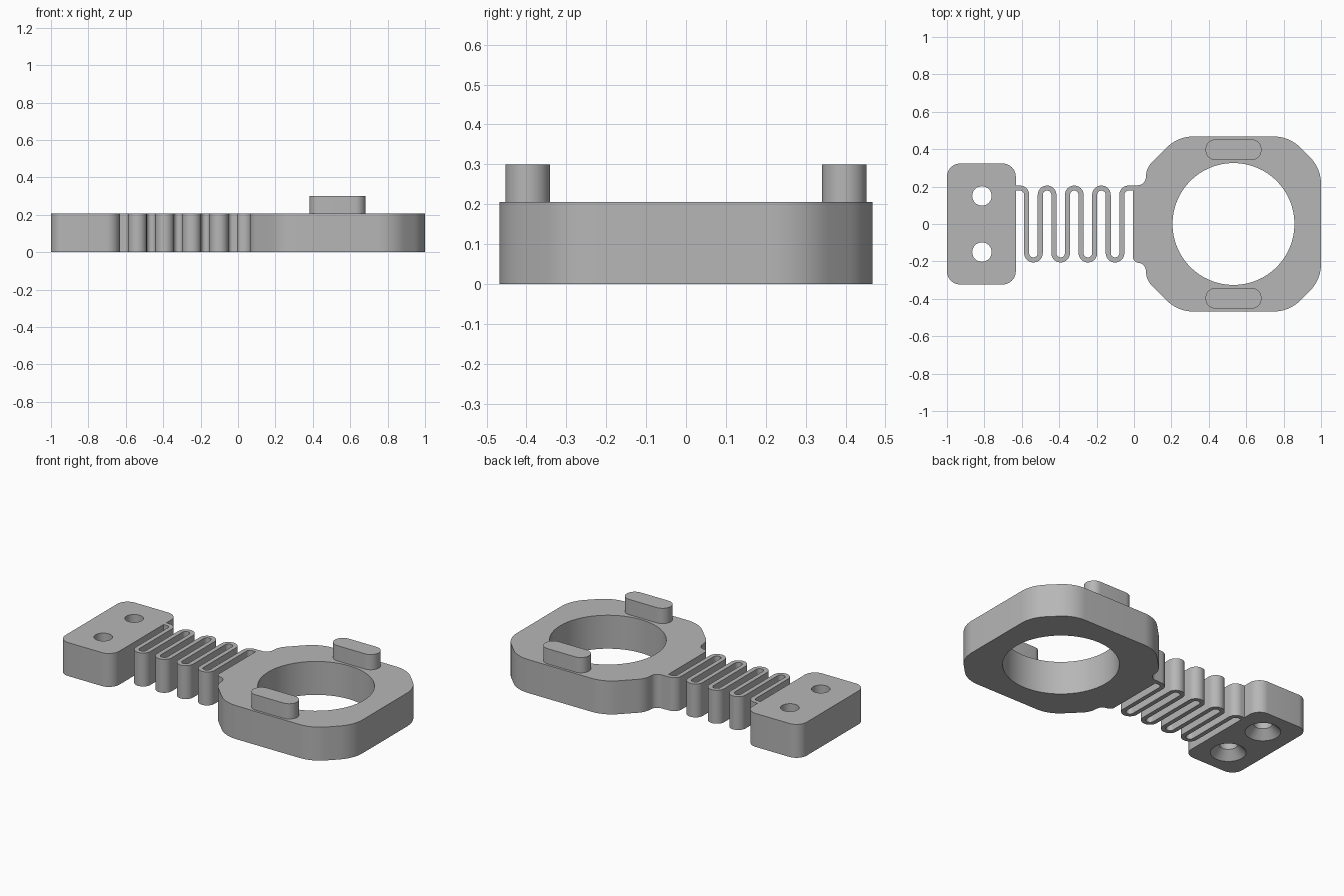
import bpy, bmesh, math
from mathutils import Vector

cube = bpy.data.objects.get("Cube")
if cube:
    bpy.data.objects.remove(cube)

HEIGHT = 0.206
PEG_TOP = 0.30

grey = bpy.data.materials.new("plain grey")
grey.use_nodes = True
COLOUR = (0.47, 0.47, 0.47, 1)
grey.diffuse_color = COLOUR
grey.node_tree.nodes["Principled BSDF"].inputs["Base Color"].default_value = COLOUR


def fillet(corners, closed=True, steps=10):
    """Round each (x, y, radius) corner of a polyline with an arc."""
    path = []
    n = len(corners)
    for i, (x, y, r) in enumerate(corners):
        p = Vector((x, y))
        if r == 0 or (not closed and i in (0, n - 1)):
            path.append(p)
            continue
        a = (Vector(corners[i - 1][:2]) - p).normalized()
        b = (Vector(corners[(i + 1) % n][:2]) - p).normalized()
        half = a.angle(b) / 2
        centre = p + (a + b).normalized() * r / math.sin(half)
        start = p + a * r / math.tan(half) - centre
        end = p + b * r / math.tan(half) - centre
        sweep = math.pi - 2 * half
        for k in range(steps + 1):
            t = k / steps
            arc = (start * math.sin((1 - t) * sweep) + end * math.sin(t * sweep)) / math.sin(sweep)
            path.append(centre + arc)
    return path


def finish(name, bm):
    bmesh.ops.remove_doubles(bm, verts=bm.verts, dist=0.0005)
    bmesh.ops.recalc_face_normals(bm, faces=bm.faces)
    mesh = bpy.data.meshes.new(name)
    bm.to_mesh(mesh)
    bm.free()
    obj = bpy.data.objects.new(name, mesh)
    bpy.context.collection.objects.link(obj)
    return obj


def loft(name, rings):
    """Closed solid through rings of matching points."""
    bm = bmesh.new()
    loops = [[bm.verts.new(p) for p in ring] for ring in rings]
    n = len(loops[0])
    for low, high in zip(loops, loops[1:]):
        for i in range(n):
            j = (i + 1) % n
            bm.faces.new((low[i], low[j], high[j], high[i]))
    bm.faces.new(loops[0][::-1])
    bm.faces.new(loops[-1])
    return finish(name, bm)


def prism(name, outline, bottom, top):
    return loft(name, [[(p.x, p.y, z) for p in outline] for z in (bottom, top)])


def drill(obj, x, y, profile, sides):
    """Cut a turned (z, radius) profile out of a part."""
    turns = [2 * math.pi * k / sides for k in range(sides)]
    cutter = loft("cutter", [[(x + r * math.cos(a), y + r * math.sin(a), z) for a in turns]
                             for z, r in profile])
    cutter.hide_render = True
    mod = obj.modifiers.new("hole", "BOOLEAN")
    mod.operation = "DIFFERENCE"
    mod.solver = "EXACT"
    mod.object = cutter
    bpy.context.view_layer.objects.active = obj
    bpy.ops.object.modifier_apply(modifier=mod.name)
    bpy.data.objects.remove(cutter)


# Ring holder: chamfered square with a neck towards the spring
CX, HALF, CUT = 0.532, 0.468, 0.298
upper = [
    (CX + HALF, CUT, 0.2),
    (CX + CUT, HALF, 0.2),
    (CX - CUT, HALF, 0.2),
    (CX - HALF, CUT, 0.11),
    (CX - HALF, 0.207, 0.045),
    (-0.005, 0.207, 0),
]
lower = [(x, -y, r) for x, y, r in reversed(upper)]
lower[0] = (-0.005, -0.207, 0.03)
ring = prism("ring_holder", fillet(upper + lower), 0, HEIGHT)
drill(ring, CX, 0, [(-0.02, 0.326), (HEIGHT + 0.02, 0.326)], 64)

# Mounting pad with two holes, countersunk from below
x0, x1, y1, r = -1.0, -0.632, 0.323, 0.07
pad = prism("mounting_pad",
            fillet([(x0, -y1, r), (x1, -y1, r), (x1, y1, r), (x0, y1, r)]), 0, HEIGHT)
for y in (-0.15, 0.15):
    drill(pad, -0.813, y, [(-0.01, 0.11), (0.05, 0.052), (HEIGHT + 0.02, 0.052)], 32)

# Serpentine spring: a thin strip folded back and forth
PITCH, REACH, THICK, BEND = 0.0727, 0.192, 0.027, 0.0362
corners = [(x1, REACH, 0)]
for k in range(8):
    x = -0.574 + k * PITCH
    side = 1 if k % 2 == 0 else -1
    corners += [(x, side * REACH, BEND), (x, -side * REACH, BEND)]
corners.append((-0.005, REACH, 0))
path = fillet(corners, closed=False)
bm = bmesh.new()
previous = None
for i, p in enumerate(path):
    if 0 < i < len(path) - 1:
        along = (path[i + 1] - path[i - 1]).normalized()
    else:
        along = Vector((1, 0))
    off = Vector((-along.y, along.x)) * THICK / 2
    section = [bm.verts.new((q.x, q.y, z)) for q, z in
               ((p + off, 0), (p - off, 0), (p - off, HEIGHT), (p + off, HEIGHT))]
    if previous:
        for a in range(4):
            b = (a + 1) % 4
            bm.faces.new((previous[a], previous[b], section[b], section[a]))
    previous = section
spring = finish("spring_strip", bm)

# Two round-ended pegs on top of the ring
parts = [ring, pad, spring]
for name, y in (("front_peg", -0.397), ("back_peg", 0.397)):
    w, d = 0.15, 0.056
    shape = fillet([(CX + sx * w, y + sy * d, d * 0.999)
                    for sx, sy in ((-1, -1), (1, -1), (1, 1), (-1, 1))])
    parts.append(prism(name, shape, HEIGHT, PEG_TOP))

# Colour and smooth shading with sharp edges
bpy.ops.object.select_all(action="DESELECT")
for obj in parts:
    obj.data.materials.clear()
    obj.data.materials.append(grey)
    obj.select_set(True)
bpy.context.view_layer.objects.active = ring
bpy.ops.object.shade_smooth_by_angle(angle=math.radians(30))
